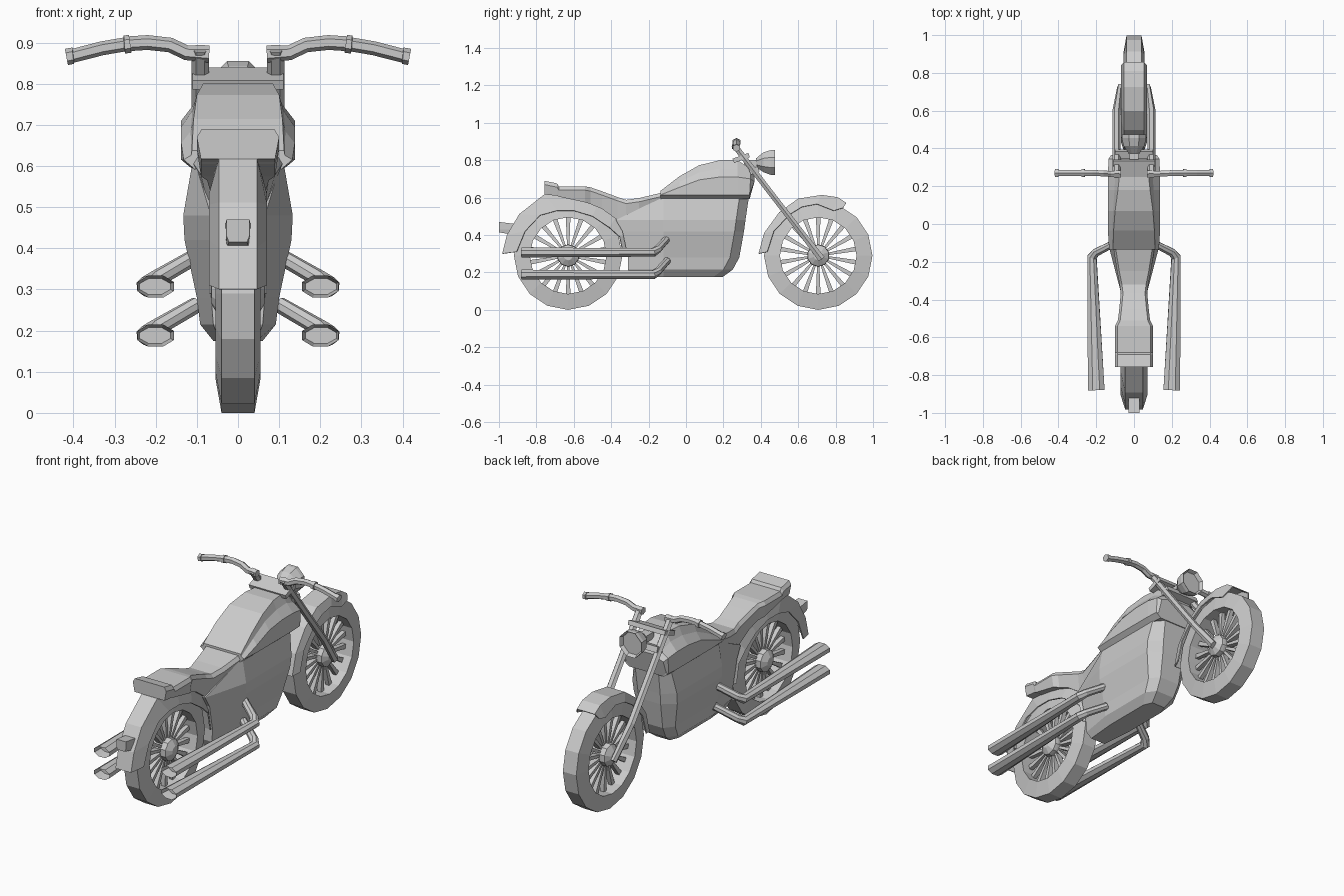
import bpy, bmesh, math
from mathutils import Vector, Matrix

if "Cube" in bpy.data.objects:
    bpy.data.objects.remove(bpy.data.objects["Cube"])


def loft(name, rings, closed=False, caps=True, recess=None, cyclic=True):
    """Skin a list of equal-length rings; recess = (inset, depth) hollows the first cap."""
    bm = bmesh.new()
    vs = [[bm.verts.new(p) for p in r] for r in rings]
    n, m = len(rings[0]), len(rings)
    for i in range(m if closed else m - 1):
        a, b = vs[i], vs[(i + 1) % m]
        for j in range(n if cyclic else n - 1):
            k = (j + 1) % n
            bm.faces.new((a[j], a[k], b[k], b[j]))
    first = None
    if caps and not closed:
        first = bm.faces.new(vs[0])
        bm.faces.new(vs[-1])
    bmesh.ops.recalc_face_normals(bm, faces=bm.faces[:])
    if recess:
        bmesh.ops.inset_individual(bm, faces=[first], thickness=recess[0], depth=0)
        push = first.normal * -recess[1]
        bmesh.ops.translate(bm, verts=first.verts[:], vec=push)
    me = bpy.data.meshes.new(name)
    bm.to_mesh(me)
    bm.free()
    ob = bpy.data.objects.new(name, me)
    bpy.context.collection.objects.link(ob)
    return ob


def mirror(ob):
    ob.modifiers.new("mirror", 'MIRROR')
    return ob


def tube(name, path, radii, sides=8, up=(0, 0, 1), recess=None):
    """Sweep an ellipse along a path; radii = (side, up) for each point."""
    P = [Vector(p) for p in path]
    rings = []
    for i, p in enumerate(P):
        t = Vector()
        if i:
            t += (p - P[i - 1]).normalized()
        if i < len(P) - 1:
            t += (P[i + 1] - p).normalized()
        t.normalize()
        s = Vector(up).cross(t).normalized()
        n = t.cross(s)
        a, b = radii[i]
        rings.append([p + s * a * math.cos(q) + n * b * math.sin(q)
                      for q in (2 * math.pi * (j + .5) / sides for j in range(sides))])
    return loft(name, rings, recess=recess)


def sym(half, y):
    """Full cross-section at y from its right half (x, z)."""
    return [(x, y, z) for x, z in half] + [(-x, y, z) for x, z in reversed(half)]


def box(name, c, size, tilt=0):
    x, y, z = (s / 2 for s in size)
    ob = loft(name, [[(-x, h, -z), (x, h, -z), (x, h, z), (-x, h, z)] for h in (-y, y)])
    ob.matrix_world = Matrix.Translation(c) @ Matrix.Rotation(tilt, 4, 'X')
    return ob


def lathe(name, profile, cy, cz, seg):
    """Spin a closed (x, radius) profile about the wheel axis."""
    rings = []
    for i in range(seg):
        q = 2 * math.pi * i / seg
        rings.append([(x, cy + r * math.sin(q), cz - r * math.cos(q)) for x, r in profile])
    return loft(name, rings, closed=True)


# wheels: tyre, hub, wedge spokes
def wheel(tag, cy, cz=.29):
    lathe(tag + "_tyre", [(.04, .29), (.055, .205), (-.055, .205), (-.04, .29)], cy, cz, 16)
    tube(tag + "_hub", [(x, cy, cz) for x in (-.065, -.045, -.03, .03, .045, .065)],
         [(.025, .025), (.058, .058), (.06, .06), (.06, .06), (.058, .058), (.025, .025)], 10)
    for i in range(18):
        q = 2 * math.pi * i / 18
        d, s = Vector((0, math.sin(q), math.cos(q))), Vector((0, math.cos(q), -math.sin(q)))
        rings = []
        for r, w, x in ((.045, .006, .018), (.212, .0125, .01)):
            p = Vector((0, cy, cz)) + d * r
            X = Vector((x, 0, 0))
            rings.append([p - s * w - X, p + s * w - X, p + s * w + X, p - s * w + X])
        loft(f"{tag}_spoke_{i}", rings)


wheel("rear_wheel", -.63)
wheel("front_wheel", .707)


# fenders: U-shaped strip, (outer y, outer z, inner y, inner z)
def fender(name, pts, crown, edge):
    rings = [[(edge, iy, iz), (crown, oy, oz), (-crown, oy, oz), (-edge, iy, iz)]
             for oy, oz, iy, iz in pts]
    ob = loft(name, rings, caps=False, cyclic=False)
    m = ob.modifiers.new("thickness", 'SOLIDIFY')
    m.thickness, m.offset = .006, 0


fender("rear_fender", [(-.98, .30, -.905, .31), (-.955, .40, -.86, .42), (-.89, .51, -.78, .505),
                       (-.757, .615, -.69, .53), (-.6, .62, -.6, .53), (-.47, .57, -.5, .50),
                       (-.38, .49, -.41, .44), (-.32, .40, -.355, .39), (-.30, .28, -.335, .29)],
       .045, .068)
fender("front_fender", [(.39, .30, .435, .31), (.42, .41, .47, .42), (.50, .52, .555, .51),
                        (.60, .592, .62, .55), (.725, .612, .70, .565), (.81, .60, .79, .53),
                        (.856, .57, .84, .545)], .052, .066)

# tail light
loft("tail_light", [sym([(.022, .415), (.028, .43), (.028, .47)], -1),
                    sym([(.028, .40), (.03, .43), (.03, .46)], -.92)])

# engine body, stacked outlines: (z, rear y, rear w, side w, front y, front w)
rings = []
for z, yr, wr, w, yf, wf in ((.175, -.29, .045, .06, .195, .04), (.215, -.31, .06, .092, .25, .055),
                             (.28, -.31, .065, .10, .285, .06), (.42, -.34, .068, .13, .31, .065),
                             (.48, -.375, .066, .133, .318, .068), (.595, -.14, .10, .113, .335, .07)):
    half = [(wr, yr), (w, -.12), (w, yf - .05), (wf, yf)]
    rings.append([(x, y, z) for x, y in half] + [(-x, y, z) for x, y in reversed(half)])
loft("engine_body", rings)

# fuel tank sections: (y, bottom w, side w, shoulder z, top w, top z)
rings = []
for y, wb, w, zs, wt, zt in ((-.135, .105, .132, .615, .112, .637), (-.035, .11, .138, .655, .108, .714),
                             (.07, .11, .138, .695, .10, .773), (.18, .11, .138, .71, .085, .80),
                             (.275, .11, .138, .71, .075, .80), (.345, .105, .134, .70, .068, .755),
                             (.366, .10, .12, .685, .065, .71)):
    y0 = min(y, .34)
    r = sym([(wb, .592), (w, .615), (w, zs), ((w + wt) / 2 - .008, zs * .5 + zt * .5), (wt, zt)], y)
    rings.append([(a, y0 if c < .62 else b, c) for a, b, c in r])
loft("fuel_tank", rings)

# seat sections: (y, bottom z, top z, half width)
loft("seat", [sym([(w - .01, zb), (w, zt - .02), (w - .012, zt)], y) for y, zb, zt, w in (
    (-.757, .617, .69, .10), (-.69, .61, .676, .10), (-.68, .605, .66, .10), (-.54, .575, .66, .10),
    (-.51, .565, .655, .085), (-.45, .54, .634, .078), (-.366, .48, .603, .07),
    (-.32, .50, .588, .076), (-.25, .535, .598, .09), (-.135, .585, .625, .108))])

# exhaust mufflers and header pipes, two per side
for tag, z in (("upper", .307), ("lower", .188)):
    mirror(tube(tag + "_exhaust",
                [(.20, -.88, z), (.222, -.175, z), (.20, -.15, z + .018), (.10, -.10, z + .075)],
                [(.048, .029), (.027, .025), (.023, .021), (.02, .02)], 8, recess=(.008, .05)))

# front fork, clamps
mirror(tube("fork_leg", [(.092, .255, .885), (.092, .43, .655), (.092, .60, .435), (.075, .725, .272)],
            [(.018, .021), (.018, .021), (.018, .022), (.022, .014)], 6, up=(1, 0, 0)))
box("upper_clamp", (0, .295, .812), (.22, .09, .024), .35)
box("lower_clamp", (0, .365, .745), (.2, .05, .03), .35)
box("headlight_bracket", (0, .365, .785), (.05, .11, .035))

# handlebar with grips
mirror(tube("handlebar", [(.07, .265, .872), (.125, .265, .875), (.165, .268, .894), (.22, .27, .90), (.265, .27, .897)],
            [(.021, .021)] + [(.018, .018)] * 4, 6))
mirror(tube("grip", [(.262, .27, .897), (.276, .27, .895), (.277, .27, .895), (.33, .27, .886),
                     (.40, .27, .868), (.401, .27, .868), (.417, .27, .865)],
            [(.024, .022), (.024, .022), (.018, .017), (.018, .017), (.018, .017), (.023, .02), (.023, .02)], 6))

# headlight with recessed lens
tube("headlight", [(0, .475, .788), (0, .455, .788), (0, .415, .788), (0, .375, .785)],
     [(.07, .072), (.07, .072), (.06, .058), (.03, .026)], 8, recess=(.01, .02))
